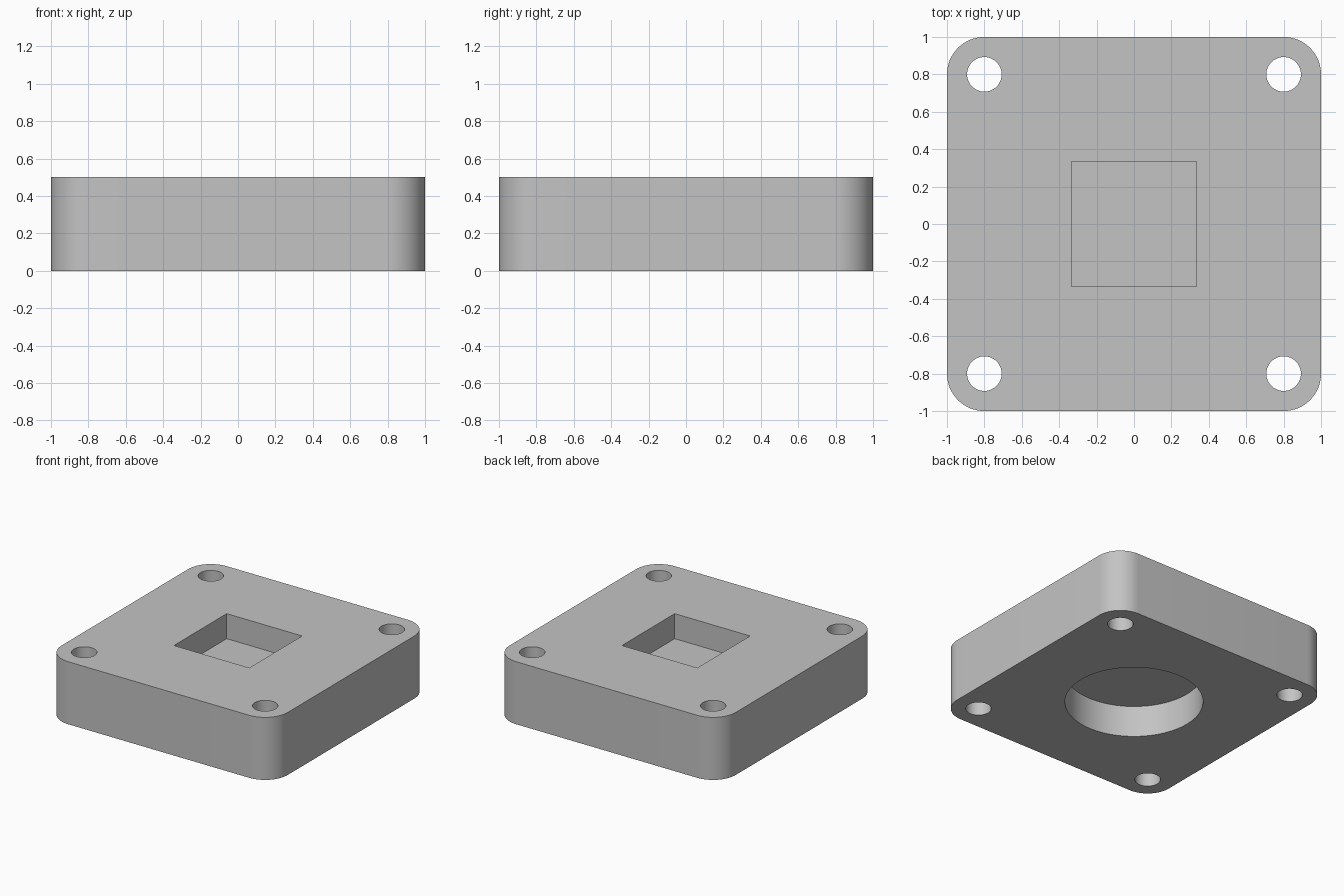
import bpy
import bmesh
import math

cube = bpy.data.objects.get("Cube")
if cube:
    bpy.data.objects.remove(cube, do_unlink=True)

HEIGHT = 0.5
CORNER = 0.2
HOLE_RADIUS = 0.0925

grey = bpy.data.materials.new("plain grey")
grey.use_nodes = True
colour = (0.55, 0.55, 0.55, 1)
grey.diffuse_color = colour
grey.node_tree.nodes["Principled BSDF"].inputs["Base Color"].default_value = colour


def arc(cx, cy, radius, start, sweep, steps):
    """Points along an arc, both ends included."""
    angles = [start + sweep * i / steps for i in range(steps + 1)]
    return [(cx + radius * math.cos(a), cy + radius * math.sin(a)) for a in angles]


def circle(cx, cy, radius, steps):
    return arc(cx, cy, radius, 0, math.tau, steps)[:-1]


def prism(name, outline, bottom, top):
    """Extrude a flat outline from one height to another."""
    bm = bmesh.new()
    base = bm.faces.new([bm.verts.new((x, y, bottom)) for x, y in outline])
    new = bmesh.ops.extrude_face_region(bm, geom=[base])["geom"]
    verts = [v for v in new if isinstance(v, bmesh.types.BMVert)]
    bmesh.ops.translate(bm, vec=(0, 0, top - bottom), verts=verts)
    bmesh.ops.recalc_face_normals(bm, faces=bm.faces)
    mesh = bpy.data.meshes.new(name)
    bm.to_mesh(mesh)
    bm.free()
    mesh.materials.append(grey)
    obj = bpy.data.objects.new(name, mesh)
    bpy.context.collection.objects.link(obj)
    return obj


# Block with rounded vertical corners
outline = []
for i, (sx, sy) in enumerate([(1, 1), (-1, 1), (-1, -1), (1, -1)]):
    inner = 1 - CORNER
    outline += arc(sx * inner, sy * inner, CORNER, i * math.pi / 2, math.pi / 2, 16)
block = prism("mounting_block", outline, 0, HEIGHT)

# Square pocket above, round pocket below, thin web between them
half = 1 / 3
square = [(-half, -half), (half, -half), (half, half), (-half, half)]
cutters = [
    prism("square_pocket_cutter", square, 0.3, HEIGHT + 0.1),
    prism("round_pocket_cutter", circle(0, 0, 0.5, 96), -0.1, 0.25),
]

# Four through holes at the corners
for x in (-0.8, 0.8):
    for y in (-0.8, 0.8):
        cutters.append(prism("bolt_hole_cutter", circle(x, y, HOLE_RADIUS, 48),
                             -0.1, HEIGHT + 0.1))

# Cut everything out, then apply and drop the cutters
bpy.context.view_layer.objects.active = block
for cutter in cutters:
    cutter.hide_render = True
    cut = block.modifiers.new(cutter.name, "BOOLEAN")
    cut.operation = "DIFFERENCE"
    cut.solver = "EXACT"
    cut.object = cutter
    bpy.ops.object.modifier_apply(modifier=cut.name)
    bpy.data.objects.remove(cutter, do_unlink=True)

# Smooth round walls, crisp rims
bpy.ops.object.select_all(action="DESELECT")
block.select_set(True)
bpy.ops.object.shade_smooth_by_angle(angle=math.radians(30))
